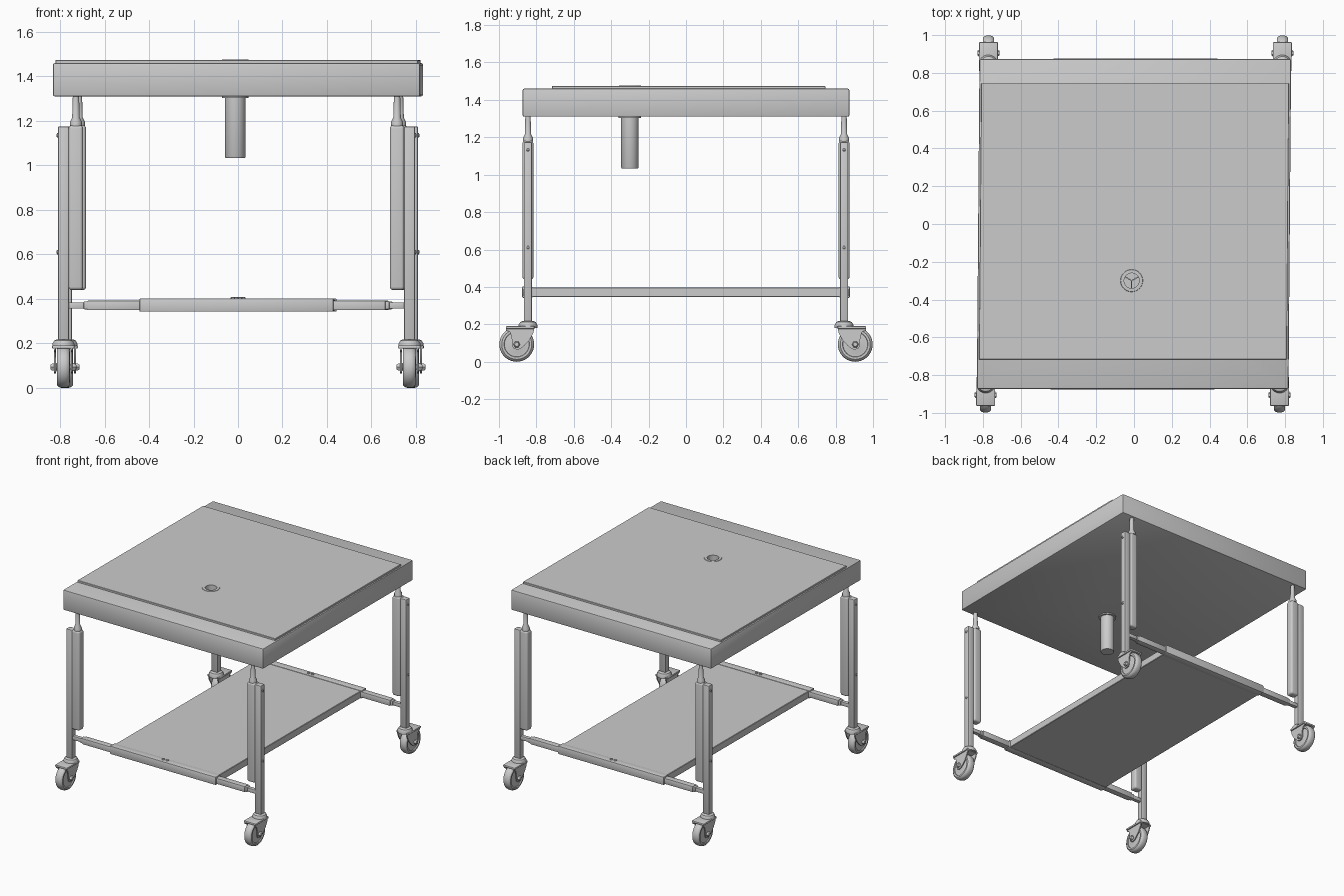
import bpy, bmesh
from math import cos, sin, pi, radians
from mathutils import Vector, Matrix

if "Cube" in bpy.data.objects:
    bpy.data.objects.remove(bpy.data.objects["Cube"])

parts = []


def finish(name, bm):
    bmesh.ops.recalc_face_normals(bm, faces=bm.faces)
    me = bpy.data.meshes.new(name)
    bm.to_mesh(me)
    bm.free()
    ob = bpy.data.objects.new(name, me)
    bpy.context.collection.objects.link(ob)
    parts.append(ob)
    return ob


def box(name, lo, hi, bevel=0.0, segs=2):
    bm = bmesh.new()
    size = [abs(b - a) for a, b in zip(lo, hi)]
    mid = [(a + b) / 2 for a, b in zip(lo, hi)]
    bmesh.ops.create_cube(bm, size=1, matrix=Matrix.Translation(mid) @ Matrix.Diagonal((*size, 1)))
    if bevel:
        bmesh.ops.bevel(bm, geom=bm.edges[:], offset=bevel, segments=segs, affect='EDGES', profile=0.5)
    return finish(name, bm)


def lathe(name, prof, centre, axis='z', n=32, closed=False):
    """Revolve (radius, height) points about the z or x axis."""
    bm = bmesh.new()
    c = Vector(centre)
    rings = []
    for r, h in prof:
        ring = []
        for i in range(n):
            u, v = r * cos(2 * pi * i / n), r * sin(2 * pi * i / n)
            ring.append(bm.verts.new(c + Vector((u, v, h) if axis == 'z' else (h, u, v))))
        rings.append(ring)
    pairs = list(zip(rings, rings[1:]))
    if closed:
        pairs.append((rings[-1], rings[0]))
    for a, b in pairs:
        for i in range(n):
            j = (i + 1) % n
            bm.faces.new((a[i], a[j], b[j], b[i]))
    if not closed:
        bm.faces.new(rings[0])
        bm.faces.new(rings[-1])
    return finish(name, bm)


def plate_yz(name, pts, x0, x1):
    bm = bmesh.new()
    f = bm.faces.new([bm.verts.new((x0, y, z)) for y, z in pts])
    ext = bmesh.ops.extrude_face_region(bm, geom=[f])
    bmesh.ops.translate(bm, vec=(x1 - x0, 0, 0), verts=[v for v in ext['geom'] if isinstance(v, bmesh.types.BMVert)])
    return finish(name, bm)


HOLE = (-0.01, -0.30)

# Table top and raised panel, pierced by the drop tube
top = box("table_top", (-0.825, -0.873, 1.31), (0.825, 0.873, 1.46), 0.008)
panel = box("top_panel", (-0.815, -0.717, 1.455), (0.815, 0.745, 1.474), 0.002, 1)
cutter = lathe("hole_cutter", [(0.041, 1.2), (0.041, 1.6)], (*HOLE, 0))
cutter.hide_render = True
for ob in (top, panel):
    m = ob.modifiers.new("hole", 'BOOLEAN')
    m.operation = 'DIFFERENCE'
    m.object = cutter
    bpy.context.view_layer.objects.active = ob
    bpy.ops.object.modifier_apply(modifier=m.name)
parts.remove(cutter)
bpy.data.objects.remove(cutter)

# Drop tube: hollow cup, mounting ring, spokes and trim
lathe("drop_tube", [(0.047, 1.312), (0.047, 1.04), (0.044, 1.034), (0.0005, 1.034),
                    (0.0005, 1.044), (0.04, 1.044), (0.04, 1.312)], (*HOLE, 0), closed=True)
lathe("tube_flange", [(0.047, 1.312), (0.06, 1.312), (0.06, 1.302), (0.047, 1.302)], (*HOLE, 0), closed=True)
lathe("hole_trim", [(0.04, 1.44), (0.04, 1.477), (0.058, 1.4765), (0.060, 1.473), (0.043, 1.473), (0.043, 1.44)],
      (*HOLE, 0), closed=True)
for k in range(3):
    s = box("hole_spoke", (0, -0.003, 1.43), (0.041, 0.003, 1.445))
    s.data.transform(Matrix.Translation((*HOLE, 0)) @ Matrix.Rotation(radians(30 + 120 * k), 4, 'Z'))

# Lower shelf with end rails
box("shelf", (-0.43, -0.83, 0.345), (0.43, 0.83, 0.398), 0.003, 1)
for sy in (-1, 1):
    box("shelf_end_rail", (-0.436, sy * 0.82, 0.342), (0.436, sy * 0.876, 0.402), 0.005)
    for x in (-0.016, 0.016):
        lathe("shelf_screw", [(0.01, 0.40), (0.01, 0.406), (0.006, 0.409)], (x, sy * 0.845, 0), n=12)

WY, WZ = 0.905, 0.093
for sx in (-1, 1):
    for sy in (-1, 1):
        # Telescoping cross bar from shelf to leg
        box("cross_bar_outer", (sx * 0.42, sy * 0.823, 0.349), (sx * 0.67, sy * 0.868, 0.392), 0.004)
        box("cross_bar_collar", (sx * 0.66, sy * 0.827, 0.353), (sx * 0.687, sy * 0.864, 0.388), 0.003)
        box("cross_bar_inner", (sx * 0.68, sy * 0.831, 0.356), (sx * 0.76, sy * 0.860, 0.384), 0.003)

        # Leg tube, lifting column and piston rod
        ly = sy * 0.845
        box("leg_tube", (sx * 0.753, ly - 0.022, 0.21), (sx * 0.803, ly + 0.022, 1.175), 0.006)
        box("lift_column", (sx * 0.690, ly - 0.029, 0.44), (sx * 0.755, ly + 0.029, 1.18), 0.014, 4)
        lathe("piston_rod", [(0.027, 1.178), (0.027, 1.195), (0.017, 1.215), (0.014, 1.315)],
              (sx * 0.722, ly, 0), n=24)
        for z in (0.61, 1.135):
            lathe("leg_bolt", [(0.010, 0.80 * sx), (0.010, 0.806 * sx), (0.006, 0.809 * sx)],
                  (0, ly, z), 'x', 12)

        # Caster: swivel collar, housing, fork cheeks, wheel and axle
        cx = sx * 0.778
        lathe("caster_collar", [(0.050, 0.180), (0.050, 0.197), (0.042, 0.212), (0.030, 0.218)], (cx, ly, 0))
        box("caster_housing", (cx - 0.050, sy * 0.81, 0.176), (cx + 0.050, sy * 0.963, 0.191), 0.005)
        cheek = [(0.962, 0.188), (0.962, 0.168), (0.942, 0.160), (0.932, 0.13), (0.930, 0.085),
                 (0.922, 0.071), (0.905, 0.065), (0.887, 0.068), (0.865, 0.085), (0.838, 0.115),
                 (0.818, 0.15), (0.808, 0.188)]
        for s in (-1, 1):
            plate_yz("fork_cheek", [(sy * y, z) for y, z in cheek], cx + s * 0.034, cx + s * 0.042)
        lathe("wheel", [(0.018, -0.030), (0.052, -0.022), (0.066, -0.022), (0.068, -0.029), (0.080, -0.029),
                        (0.089, -0.022), (0.093, -0.010), (0.093, 0.010), (0.089, 0.022), (0.080, 0.029),
                        (0.068, 0.029), (0.066, 0.022), (0.052, 0.022), (0.018, 0.030)],
              (cx, sy * WY, WZ), 'x', 40)
        lathe("axle", [(0.011, -0.052), (0.011, 0.052)], (cx, sy * WY, WZ), 'x', 16)
        for s in (-1, 1):
            lathe("axle_nut", [(0.018, s * 0.041), (0.018, s * 0.050), (0.012, s * 0.058)],
                  (cx, sy * WY, WZ), 'x', 6)

# Slight skew of the whole frame, then smooth shading with crisp edges
skew = Matrix.Identity(4)
skew[0][1] = 0.008
for ob in parts:
    ob.data.transform(skew)
    ob.select_set(True)
bpy.context.view_layer.objects.active = parts[0]
bpy.ops.object.shade_smooth_by_angle(angle=radians(35))
